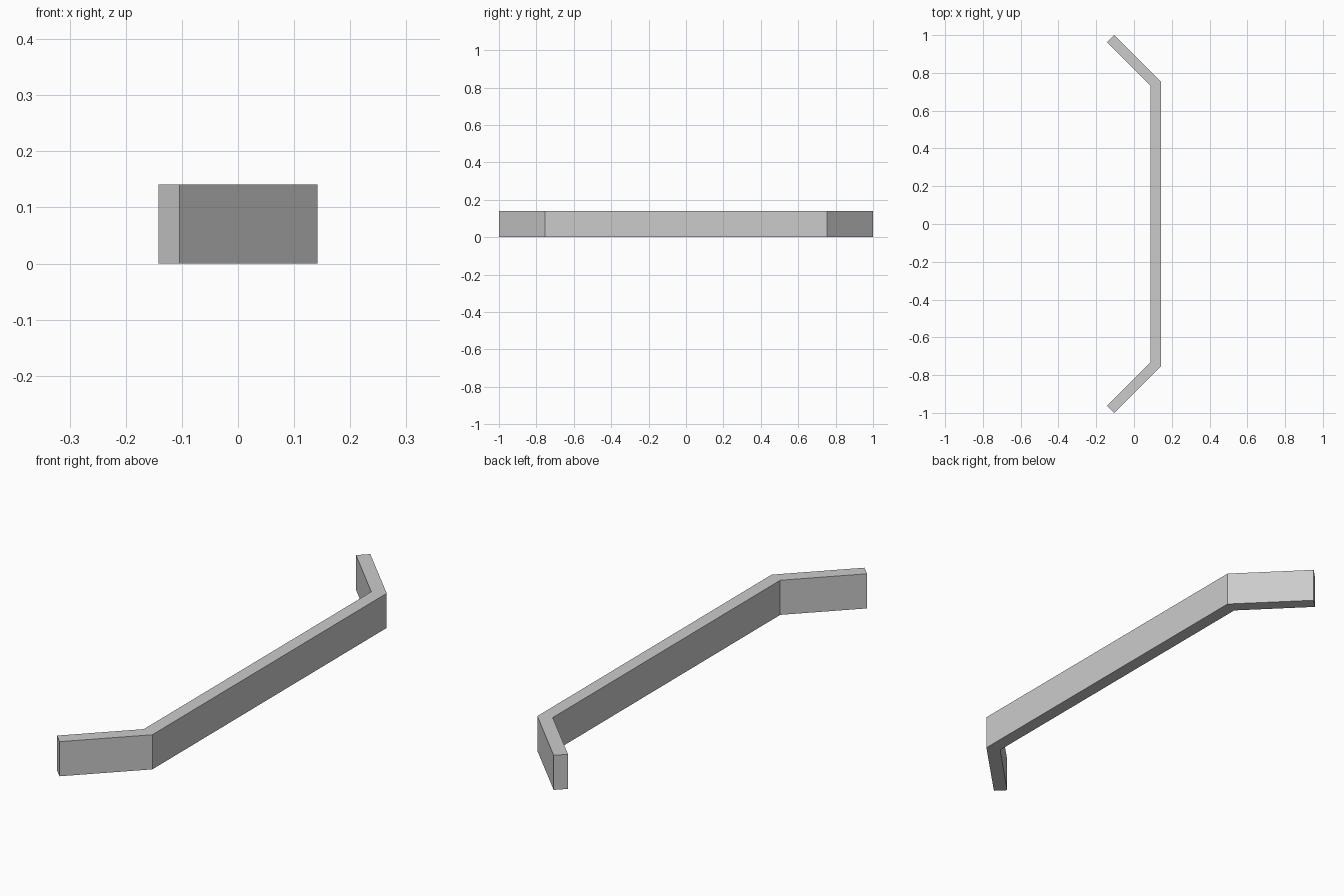
import bpy, bmesh

if "Cube" in bpy.data.objects:
    bpy.data.objects.remove(bpy.data.objects["Cube"])

HEIGHT = 0.141

# Half outline seen from above: outer corner, outer tip, inner tip, inner corner
half = [(0.142, 0.754), (-0.104, 1.0), (-0.142, 0.962), (0.088, 0.732)]
outline = half + [(x, -y) for x, y in reversed(half)]

# Bent bar: extrude the mirrored outline upwards
bm = bmesh.new()
base = bm.faces.new([bm.verts.new((x, y, 0)) for x, y in outline])
result = bmesh.ops.extrude_face_region(bm, geom=[base], use_keep_orig=True)
top = [v for v in result["geom"] if isinstance(v, bmesh.types.BMVert)]
bmesh.ops.translate(bm, verts=top, vec=(0, 0, HEIGHT))

# Split each cap at the two mitred bends
bm.verts.ensure_lookup_table()
for z in (0, HEIGHT):
    for side in (1, -1):
        pair = [v for v in bm.verts if abs(v.co.z - z) < 1e-4
                and 0.7 < v.co.y * side < 0.8]
        bmesh.ops.connect_verts(bm, verts=pair)
bmesh.ops.recalc_face_normals(bm, faces=bm.faces)

mesh = bpy.data.meshes.new("bent_bar")
bm.to_mesh(mesh)
bm.free()
bpy.context.collection.objects.link(bpy.data.objects.new("bent_bar", mesh))
